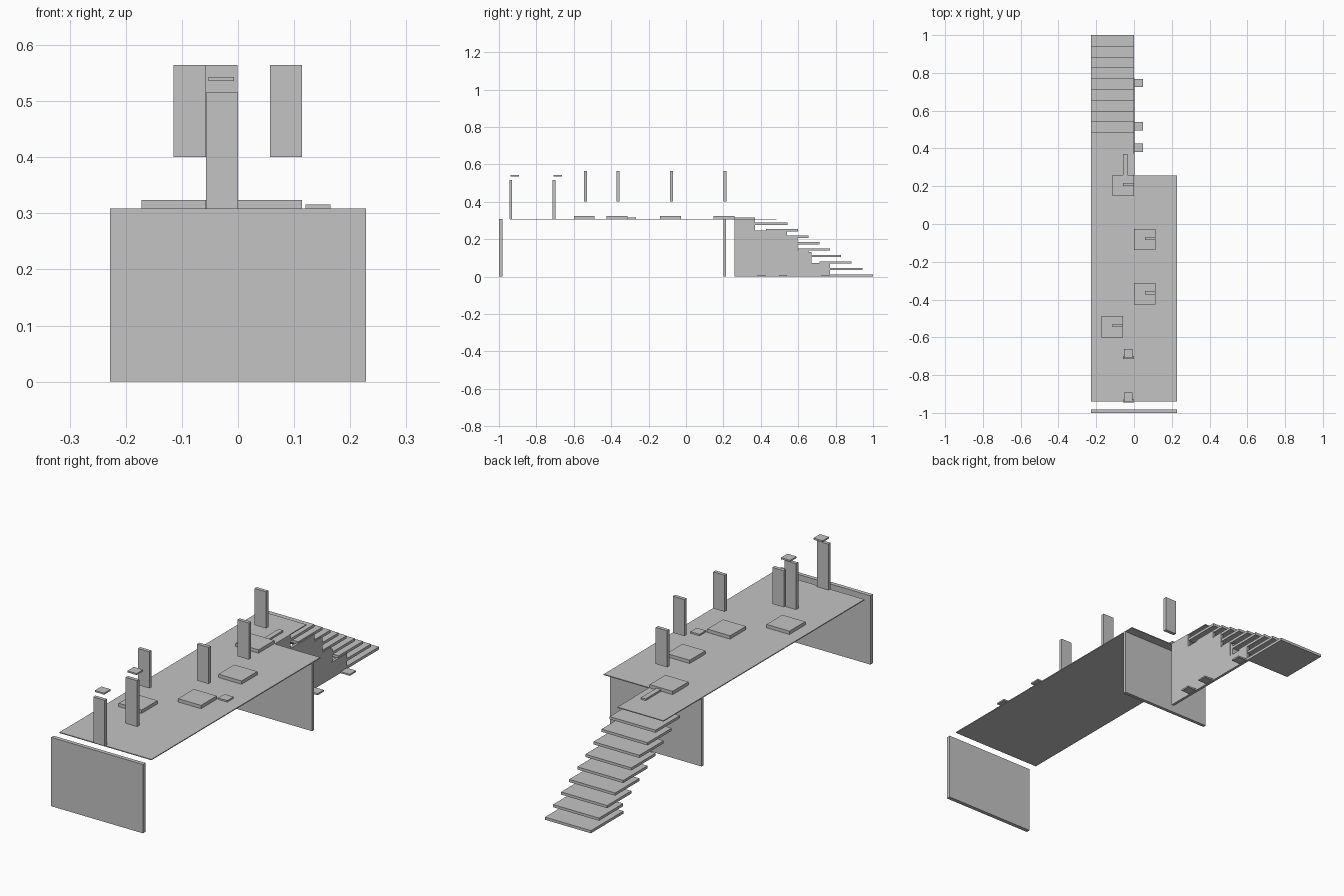
import bpy
import bmesh

if "Cube" in bpy.data.objects:
    bpy.data.objects.remove(bpy.data.objects["Cube"])

grey = bpy.data.materials.new("plain_grey")
grey.diffuse_color = (0.55, 0.55, 0.55, 1)
grey.use_nodes = True
grey.node_tree.nodes["Principled BSDF"].inputs["Base Color"].default_value = grey.diffuse_color


def finish(name, bm):
    bmesh.ops.recalc_face_normals(bm, faces=bm.faces)
    me = bpy.data.meshes.new(name)
    bm.to_mesh(me)
    bm.free()
    me.materials.append(grey)
    ob = bpy.data.objects.new(name, me)
    bpy.context.collection.objects.link(ob)
    return ob


def extrude(name, outline, offset):
    """Flat outline pushed along an offset to give a plate."""
    bm = bmesh.new()
    face = bm.faces.new([bm.verts.new(p) for p in outline])
    res = bmesh.ops.extrude_face_region(bm, geom=[face])
    verts = [g for g in res["geom"] if isinstance(g, bmesh.types.BMVert)]
    bmesh.ops.translate(bm, verts=verts, vec=offset)
    return finish(name, bm)


def box(name, x, y, z):
    outline = [(x[0], y[0], z[0]), (x[1], y[0], z[0]),
               (x[1], y[1], z[0]), (x[0], y[1], z[0])]
    return extrude(name, outline, (0, 0, z[1] - z[0]))


W = 0.228    # half width of the platform
TOP = 0.309  # platform height

# Platform with a narrow landing towards the stairs
deck = [(-W, -0.94), (W, -0.94), (W, 0.258), (0, 0.258), (0, 0.485), (-W, 0.485)]
extrude("deck", [(x, y, TOP - 0.004) for x, y in deck], (0, 0, 0.004))

# Supporting walls at both ends
box("front_wall", (-W, W), (-1.0, -0.982), (0, TOP))
box("rear_wall", (-W, W), (0.2, 0.215), (0, TOP - 0.004))

# Stepped side wall under the stairs
profile = [(0.258, 0), (0.77, 0), (0.77, 0.072), (0.655, 0.072), (0.655, 0.143),
           (0.595, 0.143), (0.595, 0.212), (0.54, 0.212), (0.54, 0.246),
           (0.37, 0.246), (0.37, TOP), (0.258, TOP)]
extrude("stair_side_wall", [(-0.01, y, z) for y, z in profile], (0.012, 0, 0))
box("stair_prop", (-0.055, 0), (0.655, 0.67), (0.065, 0.13))

# Overlapping treads, from the ground up
for i in range(9):
    end = 1.0 - 0.0573 * i
    z = 0.0345 * i
    depth = 0.23 if i == 0 else 0.172
    box(f"tread_{i + 1}", (-W, 0), (end - depth, end), (z, z + 0.012))

# Seat slabs, each with a raised back panel
seats = [(-0.115, 0.147, -0.058, 0.2), (0.0, -0.138, 0.057, -0.086),
         (0.0, -0.425, 0.057, -0.372), (-0.172, -0.6, -0.115, -0.545)]
for i, (sx, sy, bx, by) in enumerate(seats, 1):
    box(f"seat_slab_{i}", (sx, sx + 0.114), (sy, sy + 0.112), (TOP, 0.324))
    box(f"back_panel_{i}", (bx, bx + 0.057), (by, by + 0.016), (0.4, 0.564))

# Small slabs lying on the platform
box("small_slab", (0.12, 0.165), (-0.312, -0.267), (TOP, 0.316))
box("landing_strip", (-0.058, -0.035), (0.258, 0.37), (TOP, 0.317))

# Front posts with floating caps
for i, y in enumerate((-0.945, -0.715), 1):
    box(f"front_post_{i}", (-0.057, 0), (y, y + 0.016), (TOP, 0.515))
    box(f"post_cap_{i}", (-0.053, -0.007), (y + 0.006, y + 0.052), (0.536, 0.543))

# Ground pads beside the stairs
for i, y in enumerate((0.403, 0.518, 0.746), 1):
    box(f"ground_pad_{i}", (0.003, 0.048), (y - 0.022, y + 0.022), (0, 0.007))
